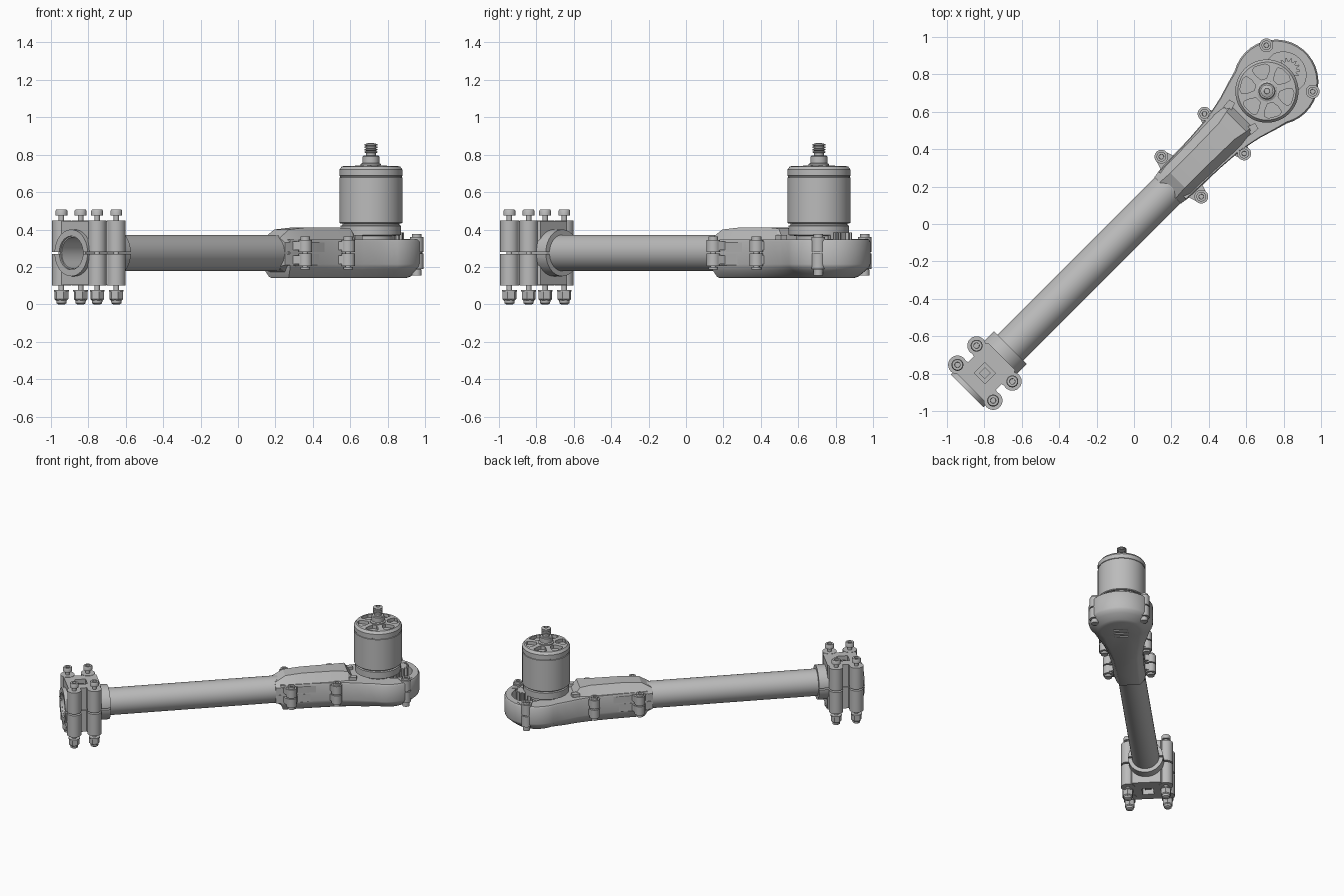
import bpy, bmesh
from math import sin, cos, pi, radians
from mathutils import Matrix, Vector

if "Cube" in bpy.data.objects:
    bpy.data.objects.remove(bpy.data.objects["Cube"])

grey = bpy.data.materials.new("plain grey")
grey.use_nodes = True
GREY = (0.5, 0.5, 0.5, 1)
grey.diffuse_color = GREY
grey.node_tree.nodes["Principled BSDF"].inputs["Base Color"].default_value = GREY

# Parts are laid out along x, then turned to the diagonal
TURN = Matrix.Rotation(radians(45), 4, "Z")
AXIS_Z = 0.275
MOTOR_U = 1.005


def finish(name, bm, angle=35):
    bmesh.ops.recalc_face_normals(bm, faces=bm.faces)
    bm.transform(TURN)
    mesh = bpy.data.meshes.new(name)
    bm.to_mesh(mesh)
    bm.free()
    mesh.materials.append(grey)
    ob = bpy.data.objects.new(name, mesh)
    bpy.context.collection.objects.link(ob)
    shade(ob, angle)
    return ob


def select(ob):
    bpy.ops.object.select_all(action="DESELECT")
    ob.select_set(True)
    bpy.context.view_layer.objects.active = ob


def shade(ob, angle=35):
    select(ob)
    bpy.ops.object.shade_smooth_by_angle(angle=radians(angle))


def boolean(ob, others, operation="DIFFERENCE"):
    for other in others:
        mod = ob.modifiers.new("shape", "BOOLEAN")
        mod.operation = operation
        mod.solver = "EXACT"
        mod.object = other
        other.hide_render = True
        select(ob)
        bpy.ops.object.modifier_apply(modifier=mod.name)
        bpy.data.objects.remove(other)
    shade(ob)
    return ob


def loft(name, rings, closed=False, angle=35):
    """Bridge equal rings of points; cap the ends or close into a loop."""
    bm = bmesh.new()
    loops = [[bm.verts.new(p) for p in ring] for ring in rings]
    n = len(loops[0])
    pairs = list(zip(loops, loops[1:])) + ([(loops[-1], loops[0])] if closed else [])
    for a, b in pairs:
        for i in range(n):
            j = (i + 1) % n
            bm.faces.new((a[i], a[j], b[j], b[i]))
    if not closed:
        bm.faces.new(loops[0])
        bm.faces.new(loops[-1])
    return finish(name, bm, angle)


def lathe(name, profile, u=0, v=0, along=False, seg=32, closed=False):
    """Spin (radius, position) pairs about a vertical line or the arm axis."""
    rings = []
    for r, h in profile:
        ring = []
        for i in range(seg):
            c, s = r * cos(2 * pi * i / seg), r * sin(2 * pi * i / seg)
            ring.append((h, c, AXIS_Z + s) if along else (u + c, v + s, h))
        rings.append(ring)
    return loft(name, rings, closed)


def prism(name, outline, z0, z1):
    return loft(name, [[(x, y, z) for x, y in outline] for z in (z0, z1)])


def box(name, u0, u1, v0, v1, z0, z1):
    return prism(name, [(u0, v0), (u1, v0), (u1, v1), (u0, v1)], z0, z1)


def mirrored(half):
    return half + [(u, -v) for u, v in reversed(half)]


# Hollow arm tube
lathe("arm_tube", [(0.097, -1.25), (0.097, 0.35), (0.083, 0.35), (0.083, -1.25)],
      along=True, seg=40, closed=True)
lathe("tube_plug", [(0.09, 0.2), (0.09, 0.3)], along=True)

# Tube clamp: notched block, corner columns and collars, bored and split
CLAMP_U, CLAMP_V = (-1.2, -1.055), 0.135
clamp = prism("tube_clamp", mirrored([
    (-1.235, 0.12), (-1.2, 0.14), (-1.155, 0.14), (-1.15, 0.105), (-1.105, 0.105),
    (-1.1, 0.14), (-1.055, 0.14), (-1.0, 0.1)]), 0.103, 0.445)
adds = [lathe("collar", [(0.125, a), (0.125, b)], along=True, seg=40)
        for a, b in ((-1.262, -1.21), (-1.03, -0.935))]
for u in CLAMP_U:
    for s in (1, -1):
        adds.append(lathe("column", [(0.05, 0.1), (0.05, 0.447)], u, s * CLAMP_V, seg=24))
boolean(clamp, adds, "UNION")
cuts = [lathe("bore", [(0.09, -1.4), (0.09, -0.8)], along=True),
        box("split", -1.4, -0.8, -0.3, 0.3, 0.269, 0.281)]
for z0, z1 in ((0.4, 0.5), (0.05, 0.15)):
    cuts.append(box("pocket", -1.168, -1.088, -0.04, 0.04, z0, z1))
boolean(clamp, cuts)
for z0, z1 in ((0.395, 0.42), (0.13, 0.155)):
    box("pocket_rib", -1.15, -1.105, -0.022, 0.022, z0, z1)

# Clamp bolts with socket heads, washers and domed lock nuts
for u in CLAMP_U:
    for s in (1, -1):
        v = s * CLAMP_V
        lathe("clamp_bolt", [(0.015, 0.02), (0.015, 0.474), (0.032, 0.474), (0.032, 0.5),
                             (0.028, 0.506), (0.015, 0.506), (0.014, 0.49)], u, v, seg=20)
        lathe("clamp_washer", [(0.04, 0.068), (0.04, 0.076)], u, v, seg=20)
        lathe("clamp_nut", [(0.03, 0.02), (0.038, 0.028), (0.038, 0.068)], u, v, seg=6)
        lathe("nut_collar", [(0.018, 0), (0.027, 0.006), (0.029, 0.03)], u, v, seg=20)


# Gear housing: tapered neck widening into a round pan
def housing_ring(z, inset):
    k = 1 - inset / 0.228
    half = [(0.29 + inset * 0.3, 0.105 * k), (0.5, 0.112 * k), (0.68, 0.125 * k),
            (0.8, 0.15 * k), (0.89, 0.178 * k)]
    for i in range(13):
        a = radians(120 - 9.6 * i)
        half.append((1.072 + 0.228 * k * cos(a), 0.228 * k * sin(a)))
    return [(u, v, z) for u, v in mirrored(half)]


housing = loft("gear_housing", [housing_ring(z, i) for z, i in (
    (0.14, 0.09), (0.148, 0.065), (0.18, 0.025), (0.2, 0.004), (0.215, 0),
    (0.335, 0), (0.347, 0.008))])
cuts = [lathe("gear_pocket", [(0.122, 0.2), (0.122, 0.4)], 1.128, seg=40)]
for u in (1.0, 1.045, 1.09):
    cuts.append(box("vent_slot", u, u + 0.012, -0.05, 0.05, 0.1, 0.15))
boolean(housing, cuts)

# Faceted cover over the tube end: position, half width, top half width, top height
rings = []
for u, w, t, top in ((0.255, 0.1, 0.06, 0.355), (0.33, 0.112, 0.055, 0.4),
                     (0.45, 0.112, 0.055, 0.41), (0.7, 0.12, 0.06, 0.41),
                     (0.775, 0.11, 0.075, 0.405), (0.815, 0.1, 0.08, 0.345)):
    half = [(w, 0.28), (w, 0.33), (t, top)]
    rings.append([(u, v, z) for v, z in half] + [(u, -v, z) for v, z in reversed(half)])
loft("tube_cover", rings, angle=15)
rings = []
for u, w, low in ((0.255, 0.1, 0.2), (0.33, 0.112, 0.155), (0.5, 0.112, 0.142),
                  (0.72, 0.12, 0.14)):
    half = [(w, 0.27), (w, 0.21), (0.055, low)]
    rings.append([(u, v, z) for v, z in half] + [(u, -v, z) for v, z in reversed(half)])
loft("lower_cover", rings, angle=15)

# Housing ears with bolts
for u, v, tall in ((0.358, 0.151, 0), (0.683, 0.15, 0), (1.176, 0.175, 0.015)):
    for s in (1, -1):
        w = s * v
        for z0, z1 in ((0.205 - tall, 0.272), (0.28, 0.345 + tall)):
            lathe("ear", [(0.037, z0), (0.037, z1)], u, w, seg=20)
            inner = s * (v - 0.06)
            prism("ear_web", [(u - 0.055, inner), (u + 0.055, inner), (u + 0.035, w),
                              (u - 0.035, w)], z0 + 0.01, z1 - 0.01)
        lathe("ear_bolt", [(0.026, 0.185 - 2 * tall), (0.026, 0.2 - tall), (0.015, 0.2),
                           (0.015, 0.335), (0.026, 0.345), (0.026, 0.362 + tall),
                           (0.013, 0.362 + tall), (0.012, 0.352 + tall)], u, w, seg=20)

# Small gussets between cover and motor
for s in (1, -1):
    prism("gusset", [(0.79, s * 0.06), (0.84, s * 0.075), (0.83, s * 0.11),
                     (0.78, s * 0.105)], 0.33, 0.37)

# Toothed pinion in the pocket
teeth = 14
prism("pinion", [(1.165 + r * cos(a), r * sin(a)) for r, a in
                 ((0.064 if i % 4 < 2 else 0.046, 2 * pi * i / (4 * teeth))
                  for i in range(4 * teeth))], 0.19, 0.385)

# Motor: base, can with spoked cap, hub and threaded shaft
lathe("motor_base", [(0.12, 0.33), (0.12, 0.365), (0.162, 0.37), (0.162, 0.42),
                     (0.152, 0.424), (0.152, 0.45)], MOTOR_U, seg=48)
can = lathe("motor_can", [(0.163, 0.432), (0.169, 0.437), (0.169, 0.678), (0.165, 0.68),
                          (0.165, 0.686), (0.169, 0.688), (0.169, 0.72), (0.155, 0.738),
                          (0.06, 0.742)], MOTOR_U, seg=48)
cuts = []
for i in range(6):
    mid = i * pi / 3
    shape = [(0.068, -0.22), (0.1, -0.36), (0.135, -0.36), (0.145, -0.2),
             (0.145, 0.2), (0.135, 0.36), (0.1, 0.36), (0.068, 0.22)]
    cuts.append(prism("cap_window", [(MOTOR_U + r * cos(mid + a), r * sin(mid + a))
                                     for r, a in shape], 0.715, 0.8))
boolean(can, cuts)
lathe("motor_hub", [(0.055, 0.73), (0.055, 0.75), (0.045, 0.755), (0.045, 0.79),
                    (0.04, 0.795), (0.026, 0.795)], MOTOR_U)
thread = [(0.026, 0.79)]
for i in range(4):
    z = 0.808 + i * 0.013
    thread += [(0.026, z), (0.034, z + 0.003), (0.034, z + 0.009), (0.026, z + 0.012)]
lathe("motor_shaft", thread + [(0.015, 0.862), (0.014, 0.85)], MOTOR_U, seg=24)
